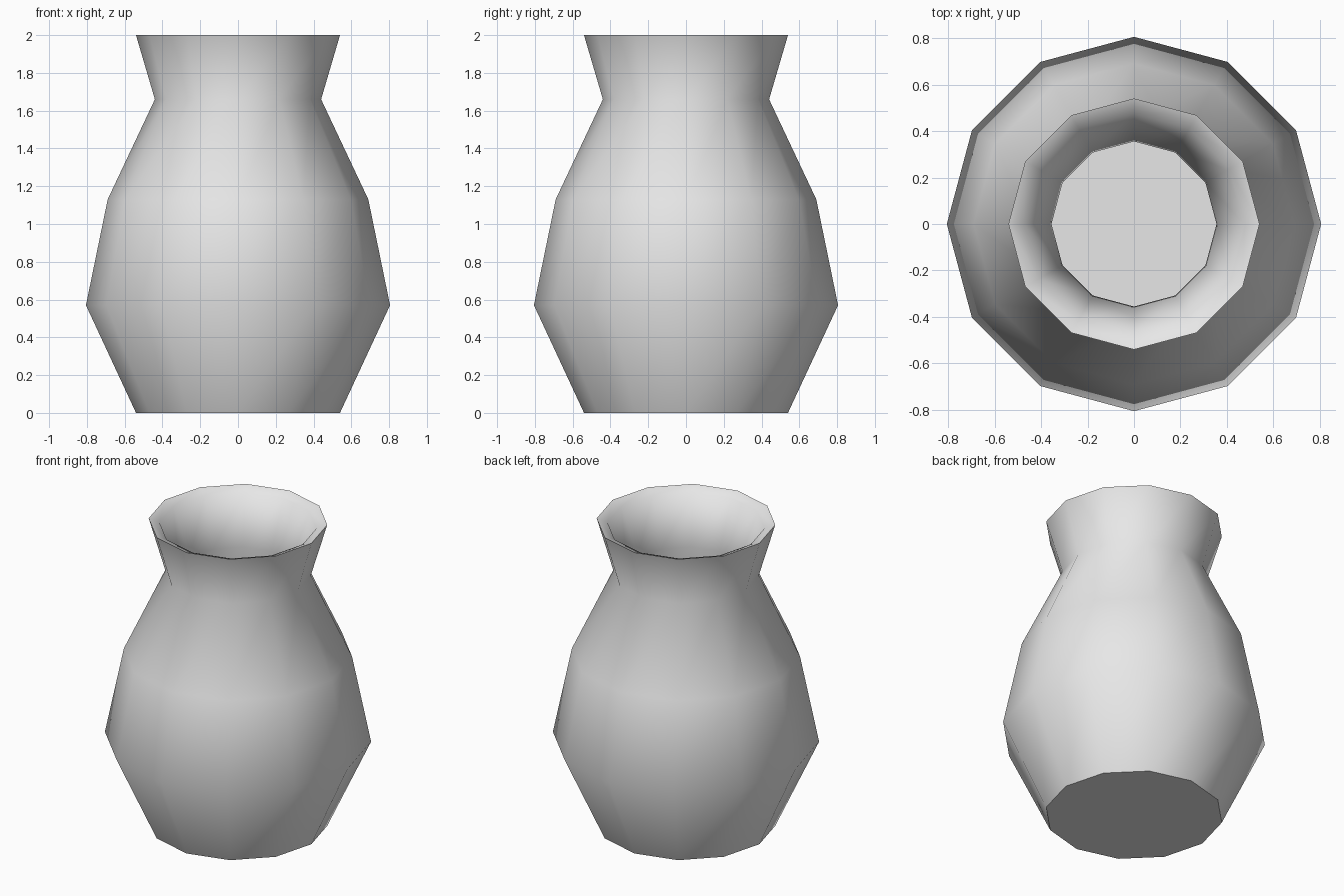
import bpy
import bmesh
from math import cos, sin, tau, radians

cube = bpy.data.objects.get("Cube")
if cube:
    bpy.data.objects.remove(cube, do_unlink=True)

SIDES = 12

# Clay colour
clay = bpy.data.materials.new("pale_grey_clay")
clay.use_nodes = True
colour = (0.8, 0.8, 0.8, 1)
clay.diffuse_color = colour
clay.node_tree.nodes["Principled BSDF"].inputs["Base Color"].default_value = colour

# Wall profile as (radius, height): up the outside, over the lip, down the inside
outside = [(0.54, 0), (0.805, 0.57), (0.69, 1.13), (0.44, 1.66), (0.54, 2)]
inside = [(0.475, 1.975), (0.355, 1.665), (0.61, 1.11), (0.72, 0.57), (0.49, 0.08)]

bm = bmesh.new()


def ring(radius, height):
    return [bm.verts.new((radius * cos(tau * i / SIDES), radius * sin(tau * i / SIDES), height))
            for i in range(SIDES)]


rings = [ring(r, z) for r, z in outside + inside]
for low, high in zip(rings, rings[1:]):
    for i in range(SIDES):
        j = (i + 1) % SIDES
        bm.faces.new((low[i], low[j], high[j], high[i]))

# Flat base underneath and flat floor inside
bm.faces.new(rings[0][::-1])
bm.faces.new(rings[-1])

mesh = bpy.data.meshes.new("vase")
bm.to_mesh(mesh)
bm.free()
mesh.materials.append(clay)
vase = bpy.data.objects.new("vase", mesh)
bpy.context.collection.objects.link(vase)

# Smooth walls, crisp base and outer lip
bpy.ops.object.select_all(action='DESELECT')
vase.select_set(True)
bpy.context.view_layer.objects.active = vase
bpy.ops.object.shade_smooth_by_angle(angle=radians(60))
